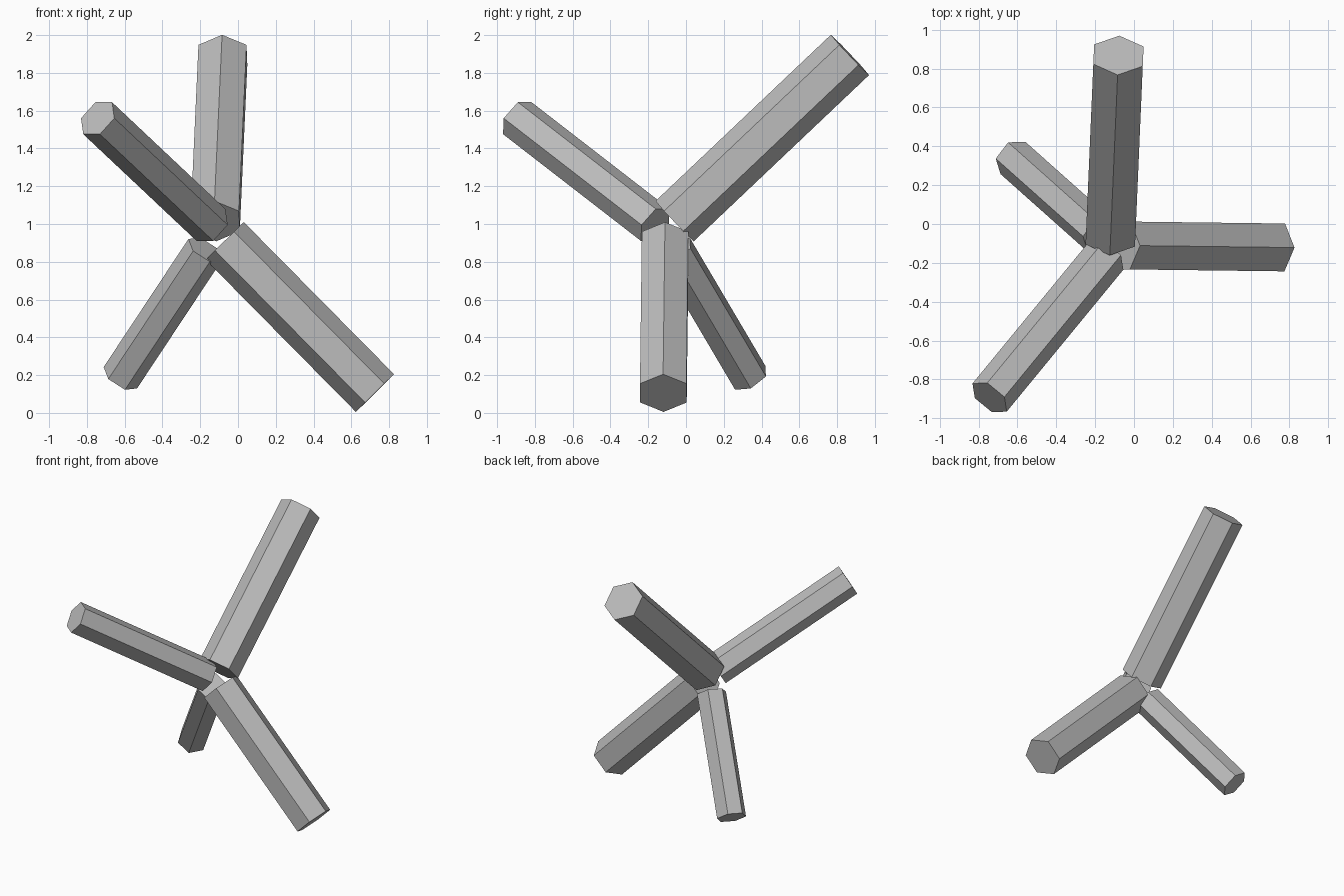
import bpy, bmesh, math
from mathutils import Vector

cube = bpy.data.objects.get("Cube")
if cube:
    bpy.data.objects.remove(cube, do_unlink=True)

grey = bpy.data.materials.new("plain grey")
grey.use_nodes = True
grey.diffuse_color = (0.5, 0.5, 0.5, 1)
grey.node_tree.nodes["Principled BSDF"].inputs["Base Color"].default_value = (0.5, 0.5, 0.5, 1)


def hex_arm(name, base, tip, radius, corner):
    """Six-sided bar from base to tip, with one edge facing the corner direction."""
    base, tip = Vector(base), Vector(tip)
    axis = (tip - base).normalized()
    u = Vector(corner)
    u = (u - axis * u.dot(axis)).normalized()
    v = axis.cross(u)
    bm = bmesh.new()
    rings = []
    for centre in (base, tip):
        rings.append([bm.verts.new(centre + radius * (u * math.cos(k * math.pi / 3)
                                                      + v * math.sin(k * math.pi / 3)))
                      for k in range(6)])
    low, high = rings
    bm.faces.new(low[::-1])
    bm.faces.new(high)
    for k in range(6):
        j = (k + 1) % 6
        bm.faces.new((low[k], low[j], high[j], high[k]))
    mesh = bpy.data.meshes.new(name)
    bm.to_mesh(mesh)
    bm.free()
    mesh.materials.append(grey)
    bpy.context.collection.objects.link(bpy.data.objects.new(name, mesh))


# Four bars spreading from one joint
hex_arm("upper_back_arm", (-0.12, -0.06, 1.015), (-0.08, 0.868, 1.895), 0.147, (0, 0, 1))
hex_arm("upper_front_arm", (-0.143, -0.163, 0.995), (-0.743, -0.893, 1.56), 0.114, (0.77, -0.63, 0))
hex_arm("lower_left_arm", (-0.07, -0.11, 0.91), (0.725, -0.12, 0.105), 0.142, (0, 0, 1))
hex_arm("lower_back_arm", (-0.174, -0.06, 0.864), (-0.623, 0.34, 0.186), 0.105, (0.067, 0.08, 0.012))
